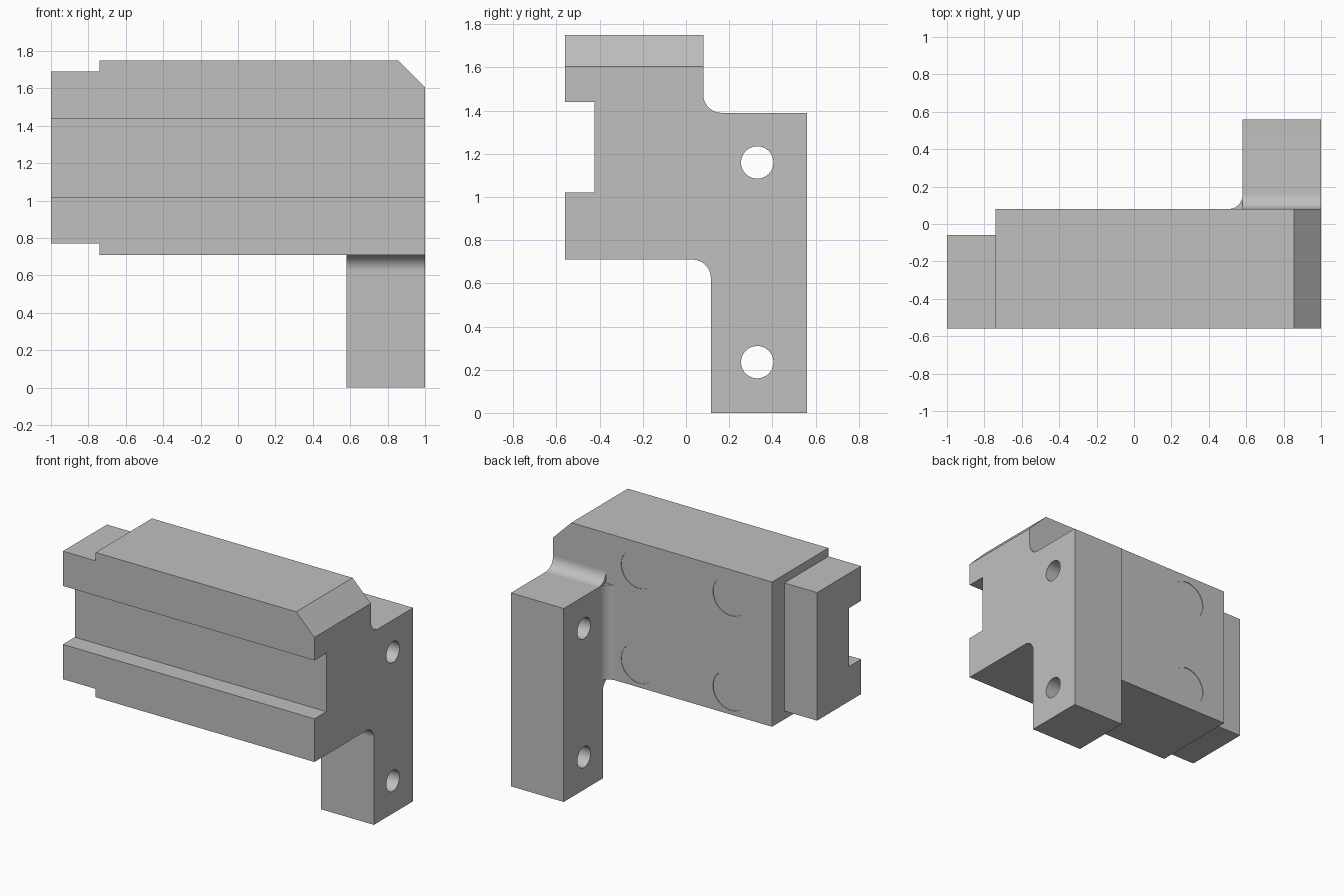
import bpy, bmesh, math
from mathutils import Vector

default = bpy.data.objects.get("Cube")
if default:
    bpy.data.objects.remove(default, do_unlink=True)

grey = bpy.data.materials.new("plain grey")
grey.use_nodes = True
colour = (0.53, 0.53, 0.53, 1)
grey.diffuse_color = colour
grey.node_tree.nodes["Principled BSDF"].inputs["Base Color"].default_value = colour


def arc(u, v, r, start, end, steps=12):
    """Points along a circular arc, angles in degrees."""
    angles = [math.radians(start + (end - start) * i / steps) for i in range(steps + 1)]
    return [(u + r * math.cos(a), v + r * math.sin(a)) for a in angles]


def prism(name, profile, axis, low, high):
    """Extrude a closed profile along the x, y or z axis."""
    place = {"x": lambda u, v, w: (w, u, v),
             "y": lambda u, v, w: (u, w, v),
             "z": lambda u, v, w: (u, v, w)}[axis]
    bm = bmesh.new()
    face = bm.faces.new([bm.verts.new(place(u, v, low)) for u, v in profile])
    grown = bmesh.ops.extrude_face_region(bm, geom=[face])["geom"]
    bmesh.ops.translate(bm, vec=Vector(place(0, 0, high - low)),
                        verts=[g for g in grown if isinstance(g, bmesh.types.BMVert)])
    bmesh.ops.recalc_face_normals(bm, faces=bm.faces[:])
    mesh = bpy.data.meshes.new(name)
    bm.to_mesh(mesh)
    bm.free()
    mesh.materials.append(grey)
    obj = bpy.data.objects.new(name, mesh)
    bpy.context.collection.objects.link(obj)
    return obj


def rect(u0, u1, v0, v1):
    return [(u0, v0), (u1, v0), (u1, v1), (u0, v1)]


def combine(target, other, operation):
    """Merge or cut one solid with another, then discard the helper."""
    bpy.context.view_layer.objects.active = target
    mod = target.modifiers.new(operation.lower(), "BOOLEAN")
    mod.operation, mod.solver, mod.object = operation, "EXACT", other
    bpy.ops.object.modifier_apply(modifier=mod.name)
    bpy.data.objects.remove(other, do_unlink=True)


# Main block with a chamfered upper corner
front, back, bottom, top = -0.56, 0.08, 0.71, 1.75
block = prism("mounting_block",
              [(-0.74, bottom), (1, bottom), (1, 1.605), (0.855, top), (-0.74, top)],
              "y", front, back)

# Reduced end step
combine(block, prism("end_step", rect(-1, -0.7, 0.77, 1.69), "y", front, -0.06), "UNION")

# Side bracket with rounded inner corners
bracket = ([(0.115, 0), (0.56, 0), (0.56, 1.39)]
           + arc(0.165, 1.475, 0.085, 270, 180)
           + [(0, 1.475), (0, bottom)]
           + arc(0.03, bottom - 0.085, 0.085, 90, 0))
combine(block, prism("bracket", bracket, "x", 0.58, 1), "UNION")

# Upright fillet between the block and the bracket
fillet = arc(0.505, 0.155, 0.075, 270, 360) + [(0.63, 0.155), (0.63, 0.04), (0.505, 0.04)]
combine(block, prism("fillet", fillet, "z", bottom, 1.39), "UNION")

# Front channel running the full length
combine(block, prism("channel", rect(-0.7, -0.425, 1.02, 1.44), "x", -1.2, 1.2), "DIFFERENCE")

# Bolt holes through the bracket
for z in (0.235, 1.16):
    hole = arc(0.33, z, 0.075, 0, 360, 40)[:-1]
    combine(block, prism("bolt_hole", hole, "x", 0.4, 1.2), "DIFFERENCE")

# Shallow round recesses in the back face
for x in (-0.41, 0.32):
    for z in (0.88, 1.56):
        spot = arc(x, z, 0.14, 0, 360, 40)[:-1]
        combine(block, prism("recess", spot, "y", back - 0.004, back + 0.02), "DIFFERENCE")

# Smooth the rounds and keep the flats flat
bpy.ops.object.select_all(action="DESELECT")
block.select_set(True)
bpy.context.view_layer.objects.active = block
bpy.ops.object.shade_smooth_by_angle(angle=math.radians(30))
weighted = block.modifiers.new("flat_faces", "WEIGHTED_NORMAL")
weighted.keep_sharp = True
